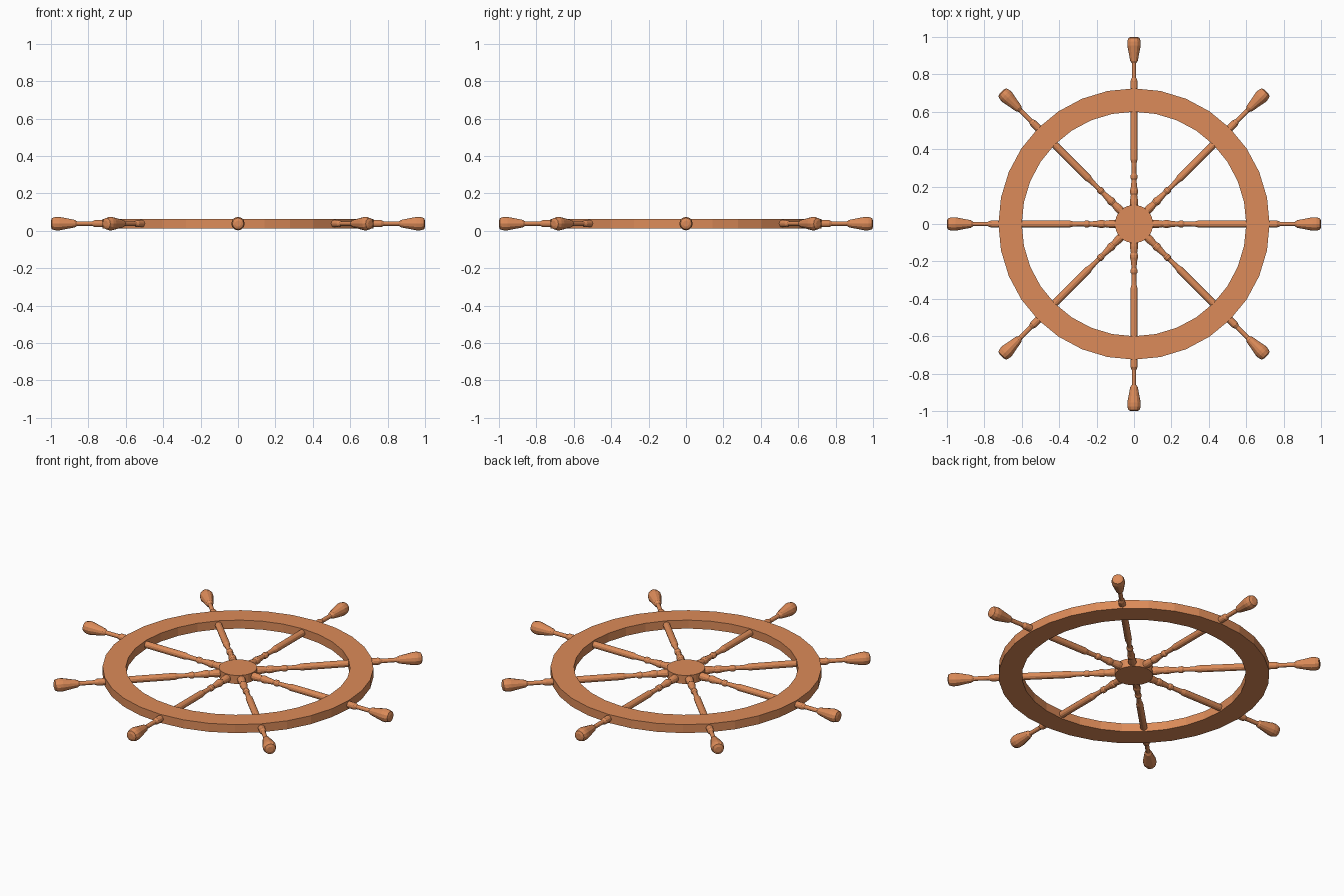
import bpy, bmesh, math
from mathutils import Matrix

if "Cube" in bpy.data.objects:
    bpy.data.objects.remove(bpy.data.objects["Cube"])

ZC = 0.038   # mid-height of the wheel
HALF = 0.025  # half thickness of rim and hub

wood = bpy.data.materials.new("wood")
wood.diffuse_color = (0.72, 0.26, 0.10, 1)
wood.use_nodes = True
wood.node_tree.nodes["Principled BSDF"].inputs["Base Color"].default_value = wood.diffuse_color


def lathe(name, profile, sides, closed=False, offset=0.0):
    """Revolve (radius, height) points around local z."""
    bm = bmesh.new()
    rings = []
    for r, h in profile:
        ring = []
        for i in range(sides):
            a = 2 * math.pi * (i + offset) / sides
            ring.append(bm.verts.new((r * math.cos(a), r * math.sin(a), h)))
        rings.append(ring)
    pairs = list(zip(rings, rings[1:]))
    if closed:
        pairs.append((rings[-1], rings[0]))
    else:
        bm.faces.new(rings[0])
        bm.faces.new(rings[-1])
    for a, b in pairs:
        for i in range(sides):
            j = (i + 1) % sides
            bm.faces.new((a[i], a[j], b[j], b[i]))
    bmesh.ops.recalc_face_normals(bm, faces=bm.faces)
    mesh = bpy.data.meshes.new(name)
    bm.to_mesh(mesh)
    bm.free()
    mesh.materials.append(wood)
    obj = bpy.data.objects.new(name, mesh)
    bpy.context.collection.objects.link(obj)
    obj.location.z = ZC
    return obj


# Flat ring-shaped rim and central hub disc
lathe("rim", [(0.6, -HALF), (0.725, -HALF), (0.725, HALF), (0.6, HALF)], 32, closed=True)
lathe("hub", [(0.102, -HALF), (0.102, HALF)], 32)

# Turned spoke with handle: (radius, distance from wheel centre)
spoke_profile = [
    (0.022, 0.06), (0.022, 0.12), (0.017, 0.155), (0.021, 0.165), (0.021, 0.18),
    (0.018, 0.19), (0.013, 0.235), (0.018, 0.245), (0.018, 0.26), (0.012, 0.27),
    (0.014, 0.325), (0.019, 0.345), (0.019, 0.735), (0.019, 0.765),
    (0.012, 0.78), (0.012, 0.86), (0.020, 0.872), (0.036, 0.955),
    (0.036, 0.975), (0.030, 0.995), (0.016, 1.0),
]
spoke = lathe("spoke_1", spoke_profile, 12)
spoke.data.transform(Matrix.Rotation(math.pi / 2, 4, 'Y'))
for i in range(1, 8):
    copy = bpy.data.objects.new(f"spoke_{i + 1}", spoke.data)
    bpy.context.collection.objects.link(copy)
    copy.location.z = ZC
    copy.rotation_euler.z = i * math.pi / 4
